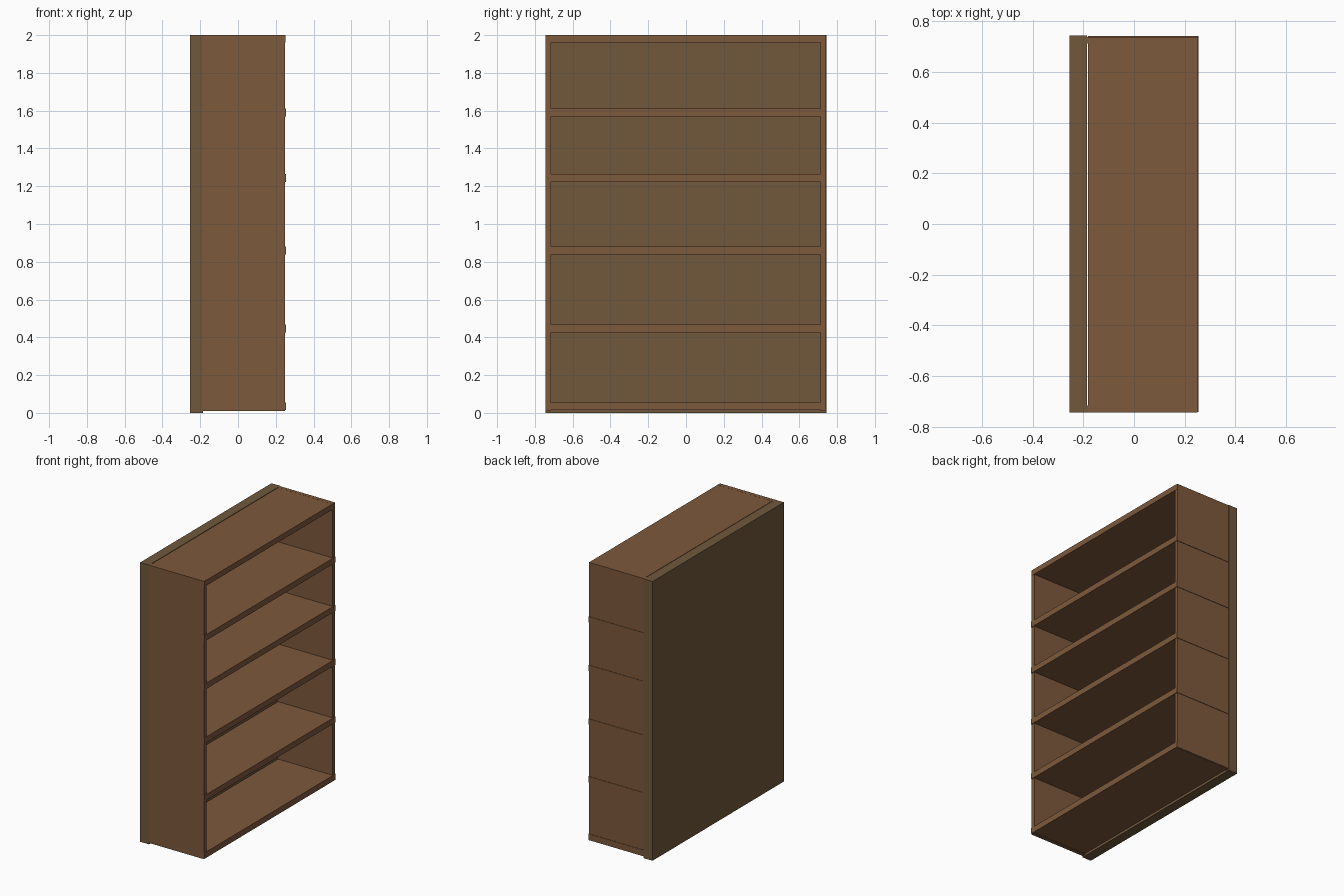
import bpy

if "Cube" in bpy.data.objects:
    bpy.data.objects.remove(bpy.data.objects["Cube"])


def material(name, rgb):
    m = bpy.data.materials.new(name)
    m.diffuse_color = (*rgb, 1)
    m.use_nodes = True
    m.node_tree.nodes["Principled BSDF"].inputs["Base Color"].default_value = m.diffuse_color
    return m


WOOD = material("brown_wood", (0.205, 0.1, 0.045))
BACK = material("dull_wood", (0.165, 0.098, 0.045))


def board(name, x, y, z, mat):
    """Box spanning the given (min, max) ranges."""
    bpy.ops.mesh.primitive_cube_add(size=1)
    ob = bpy.context.object
    ob.name = name
    for v in ob.data.vertices:
        for i, (lo, hi) in enumerate((x, y, z)):
            v.co[i] = lo if v.co[i] < 0 else hi
    ob.data.materials.append(mat)
    return ob


# Thick back panel, reaching the floor
board("back_panel", (-0.255, -0.185), (-0.743, 0.743), (0, 2), BACK)

# Thin upright sides, held just above the floor
board("front_side", (-0.185, 0.25), (-0.743, -0.715), (0.01, 2), WOOD)
board("rear_side", (-0.185, 0.25), (0.712, 0.738), (0.01, 2), WOOD)

# Shelves stand slightly proud of the sides, with a hairline gap at the back
for i, z in enumerate((0.014, 0.425, 0.838, 1.223, 1.57)):
    board(f"shelf_{i + 1}", (-0.181, 0.255), (-0.741, 0.741), (z, z + 0.042), WOOD)
board("top_board", (-0.181, 0.252), (-0.741, 0.737), (1.96, 1.9995), WOOD)
